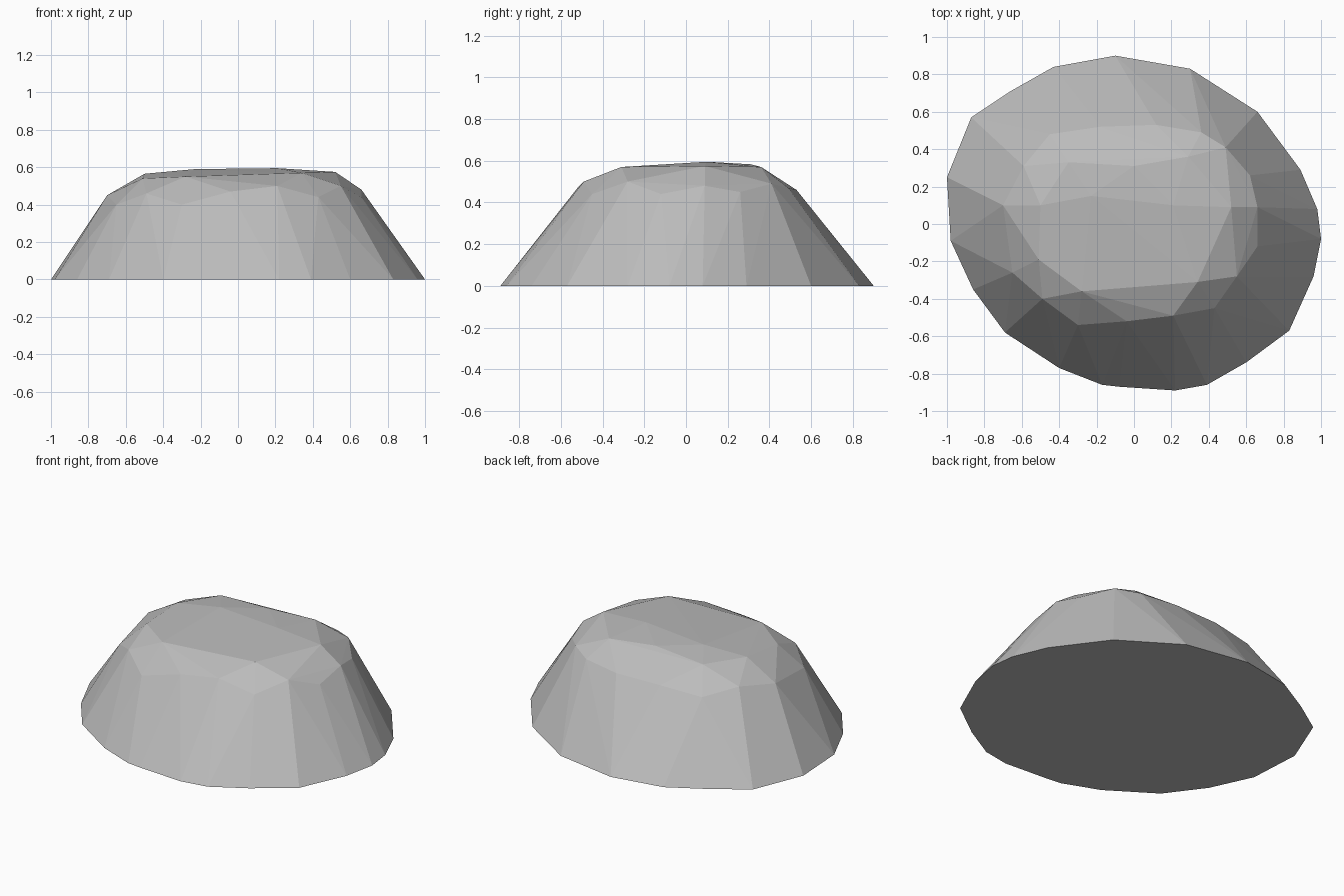
import bpy
import bmesh

cube = bpy.data.objects.get("Cube")
if cube:
    bpy.data.objects.remove(cube, do_unlink=True)

# Contours of the boulder, in hundredths of a unit
ground_outline = [
    (100, -8), (98, 8), (89, 29), (66, 60), (30, 83), (-10, 90), (-43, 84),
    (-66, 71), (-87, 57), (-100, 25), (-98, -9), (-86, -35), (-69, -58),
    (-40, -77), (-17, -86), (-8, -87), (22, -89), (39, -86), (60, -74),
    (83, -57), (96, -28),
]
shoulder = [
    (66, 9, 48), (62, 26, 45), (49, 41, 49), (36, 49, 47), (12, 53, 46),
    (-18, 52, 46), (-45, 48, 44), (-59, 31, 48), (-70, 10, 45),
    (-65, -26, 40), (-49, -40, 46), (-30, -54, 40), (-4, -52, 47),
    (21, -49, 50), (43, -45, 44), (55, -28, 50), (66, -12, 44),
]
crown = [
    (52, 9, 57.5), (29, 36, 57), (0, 31, 58.3), (-35, 33, 56.5),
    (-50, 10, 56.5), (-51, -19, 54), (-28, -36, 55), (34, -31, 57),
    (-23, 15, 59), (21, 10, 59.5),
]


def make_material(name, colour):
    """Plain single-colour material for viewport and render."""
    material = bpy.data.materials.new(name)
    material.use_nodes = True
    material.diffuse_color = colour
    shader = material.node_tree.nodes["Principled BSDF"]
    shader.inputs["Base Color"].default_value = colour
    shader.inputs["Roughness"].default_value = 0.9
    return material


def add_ring(bm, points):
    """Add contour points; those without a height lie on the ground."""
    for point in points:
        x, y, z = (*point, 0)[:3]
        bm.verts.new((x / 100, y / 100, z / 100))


def build_boulder(name, rings, material):
    """Wrap the contours in a faceted convex skin."""
    bm = bmesh.new()
    for ring in rings:
        add_ring(bm, ring)
    hull = bmesh.ops.convex_hull(bm, input=bm.verts[:], use_existing_faces=False)
    unused = [v for v in hull["geom_interior"] if isinstance(v, bmesh.types.BMVert)]
    bmesh.ops.delete(bm, geom=unused, context="VERTS")

    # Merge the flat underside into one face
    underside = [e for e in bm.edges
                 if len(e.link_faces) == 2
                 and all(f.normal.z < -0.99 for f in e.link_faces)]
    bm.normal_update()
    underside = [e for e in bm.edges
                 if all(v.co.z == 0 for v in e.verts)
                 and all(all(v.co.z == 0 for v in f.verts) for f in e.link_faces)]
    bmesh.ops.dissolve_edges(bm, edges=underside, use_verts=False)
    bmesh.ops.recalc_face_normals(bm, faces=bm.faces[:])

    mesh = bpy.data.meshes.new(name)
    bm.to_mesh(mesh)
    bm.free()
    mesh.materials.append(material)
    mesh.shade_flat()
    boulder = bpy.data.objects.new(name, mesh)
    bpy.context.collection.objects.link(boulder)
    return boulder


stone_grey = make_material("stone_grey", (0.5, 0.5, 0.5, 1))
build_boulder("boulder", (ground_outline, shoulder, crown), stone_grey)
